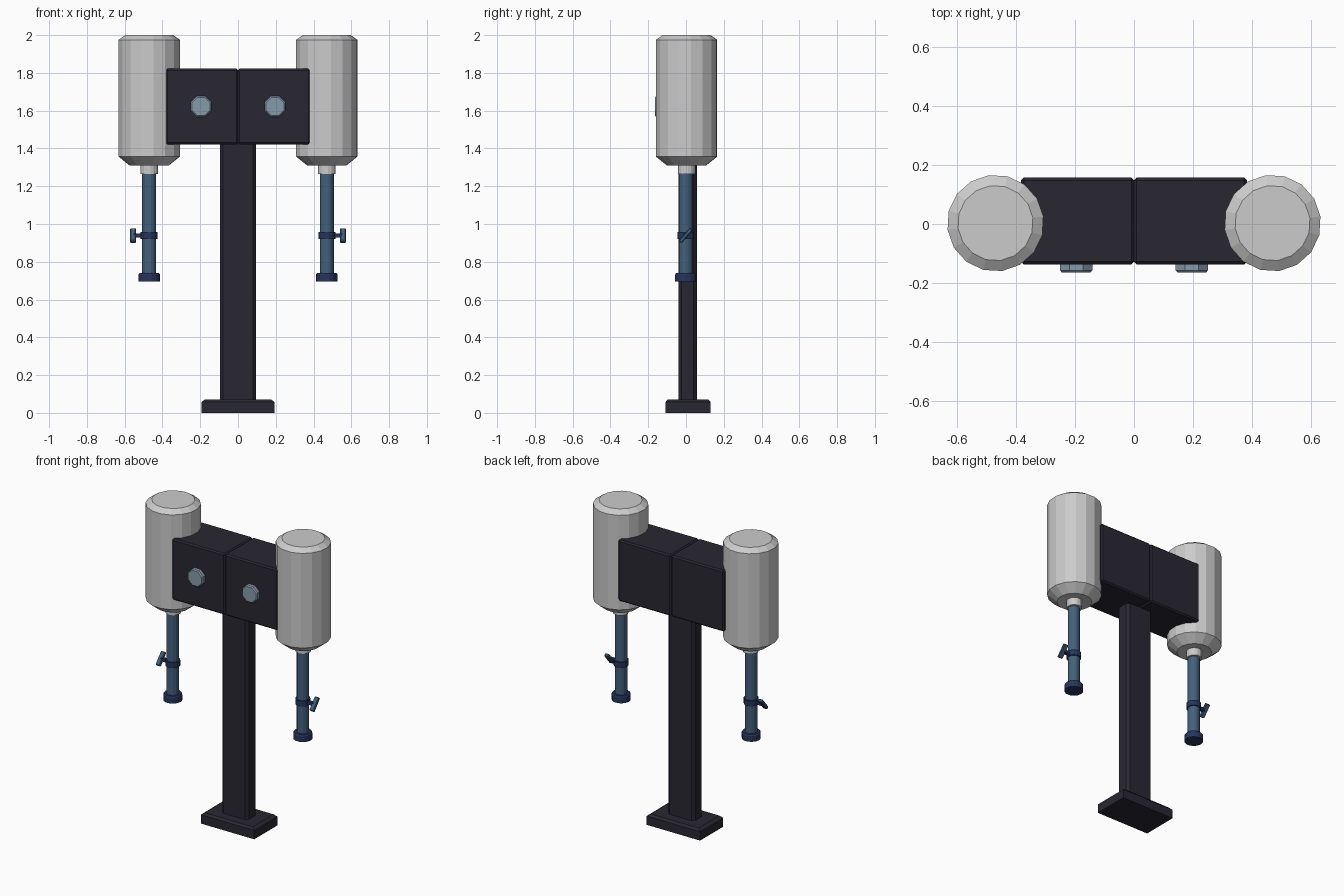
import bpy, bmesh, math
from mathutils import Matrix

if "Cube" in bpy.data.objects:
    bpy.data.objects.remove(bpy.data.objects["Cube"])


def material(name, rgb):
    m = bpy.data.materials.new(name)
    m.diffuse_color = (*rgb, 1)
    m.use_nodes = True
    m.node_tree.nodes["Principled BSDF"].inputs["Base Color"].default_value = m.diffuse_color
    return m


DARK = material("dark_metal", (0.022, 0.02, 0.032))
BLUE = material("blue_tube", (0.055, 0.12, 0.2))
NAVY = material("navy_collar", (0.02, 0.035, 0.11))
STEEL = material("bolt_steel", (0.24, 0.33, 0.41))


def finish(name, bm, mat, matrix=Matrix()):
    bmesh.ops.recalc_face_normals(bm, faces=bm.faces)
    me = bpy.data.meshes.new(name)
    bm.to_mesh(me)
    bm.free()
    ob = bpy.data.objects.new(name, me)
    ob.matrix_world = matrix
    bpy.context.collection.objects.link(ob)
    if mat:
        me.materials.append(mat)
    return ob


def box(name, lo, hi, mat, bevel=0.0, tilt=0.0):
    size = [b - a for a, b in zip(lo, hi)]
    mid = [(a + b) / 2 for a, b in zip(lo, hi)]
    bm = bmesh.new()
    bmesh.ops.create_cube(bm, size=1, matrix=Matrix.Diagonal((*size, 1)))
    if bevel:
        bmesh.ops.bevel(bm, geom=bm.edges[:], offset=bevel, segments=1, affect='EDGES')
    return finish(name, bm, mat, Matrix.Translation(mid) @ Matrix.Rotation(tilt, 4, 'X'))


def lathe(name, profile, sides, mat, matrix, start=0.0):
    """Capped flat-sided solid from (radius, height) pairs around local z."""
    bm = bmesh.new()
    rings = []
    for r, z in profile:
        angles = [start + 2 * math.pi * i / sides for i in range(sides)]
        rings.append([bm.verts.new((r * math.cos(a), r * math.sin(a), z)) for a in angles])
    for a, b in zip(rings, rings[1:]):
        for i in range(sides):
            j = (i + 1) % sides
            bm.faces.new((a[i], a[j], b[j], b[i]))
    bm.faces.new(rings[0])
    bm.faces.new(rings[-1])
    return finish(name, bm, mat, matrix)


# Stand
box("base_plate_lower", (-0.193, -0.108, 0), (0.193, 0.13, 0.058), DARK)
base = bmesh.new()
bmesh.ops.create_cone(base, cap_ends=True, segments=4, radius1=math.sqrt(0.5),
                      radius2=math.sqrt(0.5) * 0.9, depth=0.014,
                      matrix=Matrix.Diagonal((0.386, 0.238, 1, 1)) @ Matrix.Rotation(math.pi / 4, 4, 'Z'))
finish("base_plate_top", base, DARK, Matrix.Translation((0, 0.011, 0.065)))
box("post", (-0.096, -0.04, 0.05), (0.096, 0.057, 1.44), DARK, 0.016)

for side, tag in ((-1, "left"), (1, "right")):
    # Head block and its bolt
    xs = sorted((0, side * 0.383))
    box(f"{tag}_head_block", (xs[0], -0.137, 1.422), (xs[1], 0.157, 1.822), DARK, 0.009)
    bolt_at = Matrix.Translation((side * 0.196, -0.13, 1.622)) @ Matrix.Rotation(math.pi / 2, 4, 'X')
    lathe(f"{tag}_bolt", [(0.059, 0), (0.059, 0.028), (0.052, 0.035)], 8, STEEL,
          bolt_at, math.pi / 8)

    # Tank with neck
    x = side * 0.47
    axis = Matrix.Translation((x, 0.003, 0))
    lathe(f"{tag}_tank", [(0.047, 1.265), (0.047, 1.315), (0.105, 1.31), (0.164, 1.357),
                          (0.164, 1.975), (0.128, 2.0)], 16, None, axis, math.radians(-82))

    # Hanging tube with collar and end cap
    pipe = Matrix.Translation((x, -0.002, 0))
    lathe(f"{tag}_tube", [(0.037, 0.72), (0.037, 1.275)], 14, BLUE, pipe)
    lathe(f"{tag}_collar", [(0.045, 0.921), (0.045, 0.957)], 14, NAVY, pipe)
    lathe(f"{tag}_end_cap", [(0.057, 0.695), (0.057, 0.732), (0.052, 0.74)], 14, NAVY, pipe)

    # Valve stem and tilted handle
    stem = sorted((x + side * 0.03, x + side * 0.08))
    box(f"{tag}_valve_stem", (stem[0], -0.013, 0.929), (stem[1], 0.009, 0.949), NAVY)
    grip = sorted((x + side * 0.07, x + side * 0.101))
    box(f"{tag}_valve_handle", (grip[0], -0.012, 0.894), (grip[1], 0.008, 0.984), BLUE,
        0.004, math.radians(-40))
